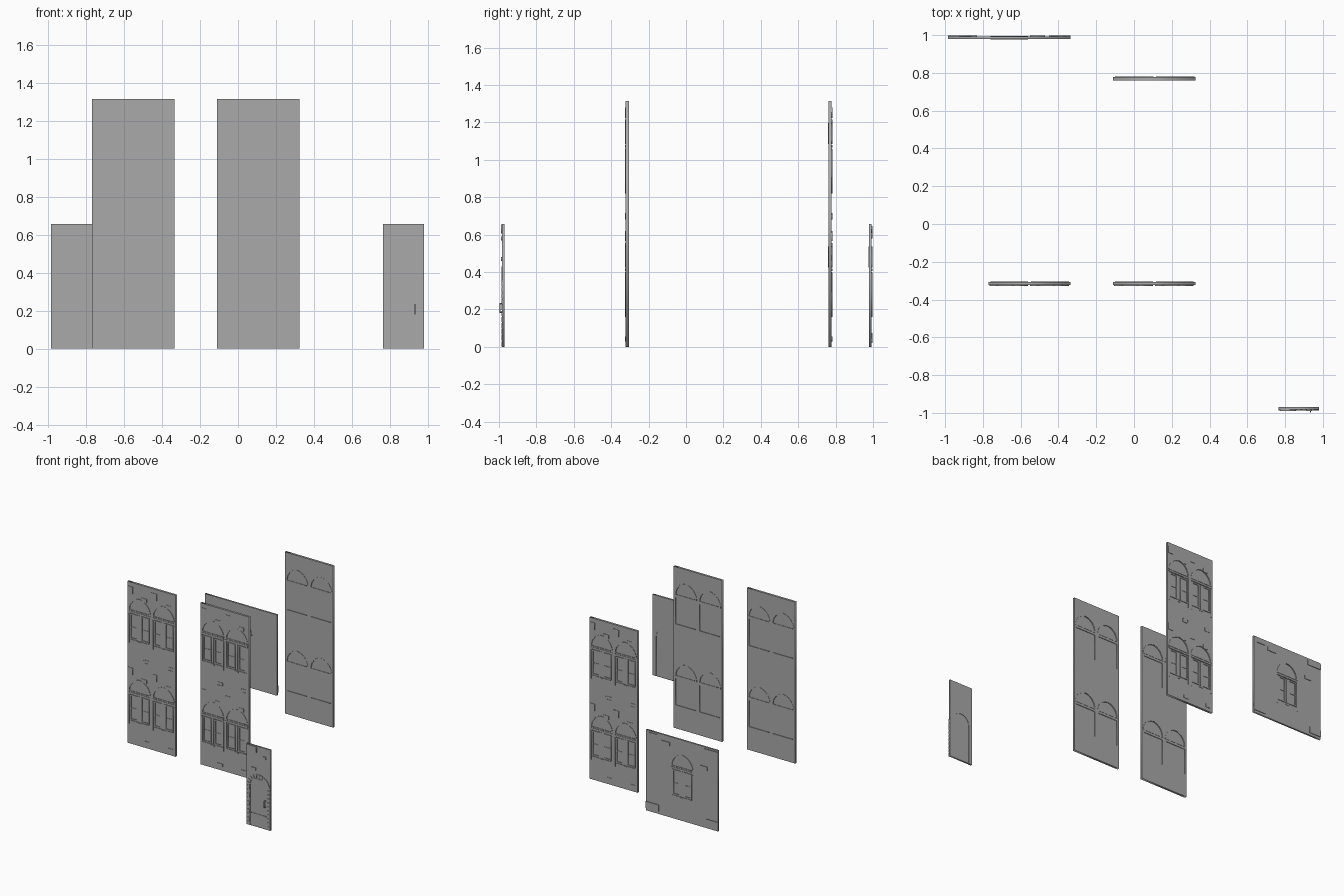
import bpy
from math import sin, cos, pi, atan2
from mathutils import Matrix

cube = bpy.data.objects.get("Cube")
if cube:
    bpy.data.objects.remove(cube, do_unlink=True)

stone = bpy.data.materials.new("grey stone")
stone.diffuse_color = (0.4, 0.4, 0.4, 1)
stone.use_nodes = True
stone.node_tree.nodes["Principled BSDF"].inputs["Base Color"].default_value = (0.4, 0.4, 0.4, 1)


# ---- outline helpers: every outline is a list of (across, up) points ----
def rect(x0, x1, z0, z1):
    return [(x0, z0), (x1, z0), (x1, z1), (x0, z1)]


def ring(x0, x1, z0, z1, t):
    return [rect(x0, x1, z0, z1), rect(x0 + t, x1 - t, z0 + t, z1 - t)]


def pointed(cx, z, w, h, n=8):
    r = (w * w + h * h) / (2 * w)
    top = atan2(h, r - w)
    half = [(w - r + r * cos(top * i / n), r * sin(top * i / n)) for i in range(n + 1)]
    left = [(-x, y) for x, y in reversed(half[:-1])]
    return [(cx + x, z + y) for x, y in half + left]


def round_top(w, spring, n=14):
    return [(-w, 0), (w, 0)] + [(w * cos(pi * i / n), spring + w * sin(pi * i / n))
                                for i in range(n + 1)]


def plate(name, loops, d0, d1, place):
    """Fill nested outlines and give them depth from d0 to d1 (outward)."""
    curve = bpy.data.curves.new(name, "CURVE")
    curve.dimensions = "2D"
    curve.fill_mode = "BOTH"
    curve.extrude = (d1 - d0) / 2
    for loop in loops:
        s = curve.splines.new("POLY")
        s.points.add(len(loop) - 1)
        for p, (x, z) in zip(s.points, loop):
            p.co = (x, z, 0, 1)
        s.use_cyclic_u = True
    temp = bpy.data.objects.new(name + "_outline", curve)
    bpy.context.collection.objects.link(temp)
    bpy.context.view_layer.update()
    graph = bpy.context.evaluated_depsgraph_get()
    mesh = bpy.data.meshes.new_from_object(temp.evaluated_get(graph))
    bpy.data.objects.remove(temp, do_unlink=True)
    mesh.transform(place @ Matrix.Rotation(pi / 2, 4, "X")
                   @ Matrix.Translation((0, 0, (d0 + d1) / 2)))
    mesh.name = name
    mesh.materials.clear()
    mesh.materials.append(stone)
    obj = bpy.data.objects.new(name, mesh)
    bpy.context.collection.objects.link(obj)
    return obj


def placing(x, y, turned):
    return Matrix.Translation((x, y, 0)) @ Matrix.Rotation(pi if turned else 0, 4, "Z")


# ---- window: openings in the wall, panes, casements, arch trim ----
def window_holes(cx, z):
    return [rect(cx - .092, cx + .092, z + .19, z + .405), pointed(cx, z + .43, .09, .1)]


def windows(name, spots, half, place):
    panes, frames, trims, bars, inner = [], [], [], [], []
    for cx, z in spots:
        panes += window_holes(cx, z)
        for side in (-1, 1):
            m = cx + side * .051
            frames += ring(m - .036, m + .036, z + .195, z + .4, .01)
            bars.append(rect(m - .026, m + .026, z + .288, z + .294))
            e = cx + side * .095
            trims.append(rect(e - .004, e + .004, z + .16, z + .398))
        bars.append(rect(cx - .007, cx + .007, z + .195, z + .4))
        trims += [rect(cx - .1, cx + .1, z + .407, z + .42),
                  rect(cx - .015, cx + .015, z + .176, z + .186),
                  pointed(cx, z + .424, .1, .113), pointed(cx, z + .432, .09, .1)]
        inner += [pointed(cx, z + .424, .1, .113), pointed(cx, z + .432, .09, .1)]
    plate(name + "_panes", panes, -half + .005, half - .004, place)
    plate(name + "_casements", frames, half - .005, half + .001, place)
    plate(name + "_glazing_bars", bars, half - .005, half - .001, place)
    plate(name + "_arch_trim", trims, half - .001, half + .003, place)
    plate(name + "_inner_trim", inner, -half - .002, -half + .001, place)


# ---- tall two-storey walls ----
def tall_wall(name, x, y, turned):
    place, half, w = placing(x, y, turned), .009, .2175
    floors = (0, .66)
    spots = [(cx, z) for cx in (-.108, .108) for z in floors]
    holes = [h for s in spots for h in window_holes(*s)]
    plate(name, [rect(-w, w, 0, 1.315)] + holes, -half, half, place)
    windows(name, spots, half, place)
    # loose facing stones repeat on each bay and floor
    stones = [rect(cx + a, cx + a + .045, z + b, z + b + c)
              for cx, z in spots
              for a, b, c in ((-.105, .565, .055), (.02, .525, .03), (.045, .03, .025))]
    stones += [rect(cx + .035, cx + .085, .68, .71) for cx in (-.108, .108)]
    plate(name + "_facing_stones", stones, half - .001, half + .003, place)


tall_wall("left_front_wall", -.5525, -.315, False)
tall_wall("right_front_wall", .1075, -.315, False)
tall_wall("rear_wall", .1075, .77, True)

# ---- low wide wall with one window ----
place = placing(-.66, .986, True)
plate("wide_wall", [rect(-.325, .325, 0, .658)] + window_holes(0, 0), -.007, .007, place)
windows("wide_wall", [(0, 0)], .007, place)
corners = [rect(-.325, -.21, .02, .075), rect(.22, .325, .02, .075),
           rect(.2, .325, .6, .645), rect(-.3, -.22, .61, .645),
           rect(.17, .23, .47, .5), rect(-.19, -.11, .58, .61)]
plate("wide_wall_corner_stones", corners, .006, .012, place)

# ---- narrow door wall ----
place = placing(.8725, -.976, False)
door = round_top(.075, .325)
plate("door_wall", [rect(-.1075, .1075, 0, .658), door], -.006, .007, place)
plate("door_leaf", [door], -.003, .004, place)
plate("door_rails", [rect(-.07, .07, .1, .106), rect(-.045, .045, .385, .391)],
      .003, .007, place)
wedges = []
for i in range(11):
    a, b = pi * (i + .06) / 11, pi * (i + .94) / 11
    outer = .105 if i % 2 else .112
    wedges.append([(r * cos(t), .325 + r * sin(t))
                   for r, t in ((.077, a), (min(outer, .107), a),
                                (min(outer, .107), b), (.077, b))])
for i in range(10):
    for side in (-1, 1):
        inside = .077 if i % 2 else .084
        wedges.append(rect(*sorted((side * inside, side * .107)),
                           i * .0325 + .002, i * .0325 + .03))
plate("door_surround_stones", wedges, .006, .011, place)
blocks = [rect(-.1, -.015, .607, .655), rect(-.06, -.02, .46, .48), rect(.04, .07, .57, .59)]
plate("door_wall_blocks", blocks, .006, .014, place)
plate("door_handle", [rect(.058, .064, .18, .235)], .017, .022, place)
plate("handle_mounts", [rect(.058, .064, z, z + .008) for z in (.18, .227)], .003, .018, place)
